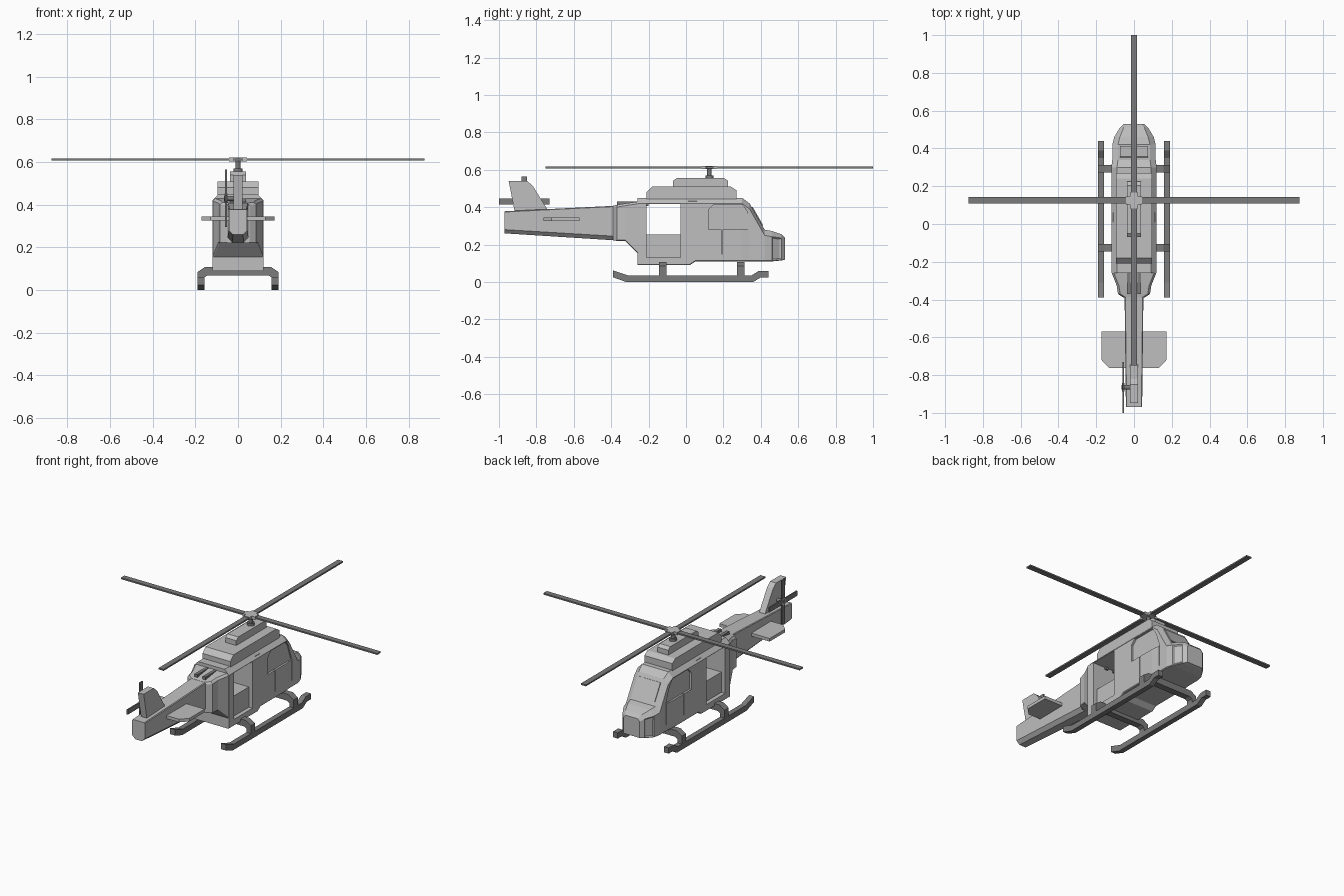
import bpy, bmesh, math
from mathutils import Matrix

if "Cube" in bpy.data.objects:
    bpy.data.objects.remove(bpy.data.objects["Cube"])


def material(name, v):
    m = bpy.data.materials.new(name)
    m.diffuse_color = (v, v, v, 1)
    m.use_nodes = True
    m.node_tree.nodes["Principled BSDF"].inputs["Base Color"].default_value = m.diffuse_color
    return m


LIGHT = material("light grey", 0.52)
DARK = material("dark grey", 0.2)


def finish(name, bm, mat):
    bmesh.ops.recalc_face_normals(bm, faces=bm.faces)
    me = bpy.data.meshes.new(name)
    bm.to_mesh(me)
    bm.free()
    me.materials.append(mat)
    ob = bpy.data.objects.new(name, me)
    bpy.context.collection.objects.link(ob)
    return ob


def box(name, x0, x1, y0, y1, z0, z1, mat):
    return prism(name, [(y0, z0), (y1, z0), (y1, z1), (y0, z1)], x0, x1, mat)


def rings(bm, sections):
    loops = [[bm.verts.new(p) for p in s] for s in sections]
    for a, b in zip(loops, loops[1:]):
        for i in range(len(a)):
            j = (i + 1) % len(a)
            bm.faces.new((a[i], a[j], b[j], b[i]))
    bm.faces.new(loops[0])
    bm.faces.new(loops[-1])


def prism(name, pts, a, b, mat, axis='X'):
    """Extrude a 2D outline from a to b along an axis."""
    place = {'X': lambda u, v, w: (w, u, v),
             'Y': lambda u, v, w: (u, w, v),
             'Z': lambda u, v, w: (u, v, w)}[axis]
    bm = bmesh.new()
    rings(bm, [[place(u, v, w) for u, v in pts] for w in (a, b)])
    return finish(name, bm, mat)


def loft(sections):
    """Sections: y, half width, z bottom, z top, bottom chamfer, top chamfer."""
    bm = bmesh.new()
    out = []
    for y, w, zb, zt, cb, ct in sections:
        half = [(w - cb, zb), (w, zb + cb), (w, zt - ct), (w - ct, zt)]
        out.append([(x, y, z) for x, z in half] + [(-x, y, z) for x, z in half[::-1]])
    rings(bm, out)
    return bm


def cylinder(name, r, depth, loc, mat, axis='Z', n=12):
    bm = bmesh.new()
    rot = Matrix.Rotation(math.pi / 2, 4, 'Y') if axis == 'X' else Matrix.Identity(4)
    bmesh.ops.create_cone(bm, cap_ends=True, segments=n, radius1=r, radius2=r,
                          depth=depth, matrix=Matrix.Translation(loc) @ rot)
    return finish(name, bm, mat)


def cut(target, cutter):
    mod = target.modifiers.new("cut", 'BOOLEAN')
    mod.operation = 'DIFFERENCE'
    mod.solver = 'EXACT'
    mod.object = cutter
    cutter.hide_render = True
    bpy.context.view_layer.objects.active = target
    bpy.ops.object.modifier_apply(modifier=mod.name)
    bpy.data.objects.remove(cutter)


# Fuselage with faceted nose; nose side facets get sunken panels
bm = loft([(-0.26, .12, .09, .45, .004, .03), (0.02, .12, .09, .45, .004, .03),
           (0.05, .12, .11, .45, .004, .03), (0.30, .12, .11, .45, .004, .03),
           (0.34, .115, .11, .42, .004, .03), (0.42, .115, .11, .28, .004, .03),
           (0.46, .105, .11, .272, .004, .03), (0.51, .075, .115, .255, .004, .02),
           (0.53, .055, .12, .235, .004, .015)])
bmesh.ops.recalc_face_normals(bm, faces=bm.faces)
panels = [f for f in bm.faces if abs(f.normal.x) > .7 and f.normal.y > .3
          and .47 < f.calc_center_median().y < .5 and f.calc_area() > .003]
bmesh.ops.inset_individual(bm, faces=panels, thickness=.01, depth=-.005)
fuselage = finish("fuselage", bm, LIGHT)

# Open cabin doorway, side window recesses and door grooves
cut(fuselage, box("door_cutter", -.3, .3, -.21, -.03, .13, .418, DARK))
window = [(.12, .28), (.12, .385), (.15, .415), (.30, .415), (.325, .38), (.36, .28)]
for s in (-1, 1):
    cut(fuselage, prism("window_cutter", window, s * .108, s * .2, DARK))
    for y, z in ((.19, .28), (.355, .28)):
        cut(fuselage, box("groove_cutter", s * .109, s * .2, y, y + .006, .15, z + .005, DARK))
    cut(fuselage, box("notch_cutter", s * .108, s * .2, .01, .06, .43, .5, DARK))

# Cabin bench, windscreen plate
box("cabin_bench", -.095, .095, -.215, -.025, .125, .255, LIGHT)
prism("windscreen", [(.352, .399), (.408, .301), (.413, .303), (.357, .401)],
      -.075, .075, LIGHT)

# Rear transition and tail boom
finish("rear_fairing", loft([(-.255, .12, .15, .43, .004, .012),
                             (-.325, .092, .22, .42, .004, .012),
                             (-.37, .085, .22, .412, .004, .012),
                             (-.39, .055, .222, .408, .004, .012)]), LIGHT)
finish("tail_boom", loft([(-.37, .05, .222, .408, .022, .004),
                          (-.97, .043, .26, .378, .02, .004)]), LIGHT)
for s in (-1, 1):
    box("exhaust_pipe", s * .018, s * .038, -.37, -.2, .405, .43, DARK)

# Engine deck and upper cowling
deck = [(-.21, .44), (.27, .44), (.27, .49), (.24, .51), (-.18, .51), (-.21, .48)]
prism("engine_deck", deck, -.095, .095, LIGHT)
cowl = [(-.07, .505), (.225, .505), (.225, .54), (.205, .555), (-.05, .555), (-.07, .54)]
prism("upper_cowling", cowl, -.037, .037, LIGHT)

# Main rotor
CY = .125
cylinder("rotor_collar", .022, .02, (0, CY, .56), DARK)
cylinder("rotor_mast", .012, .07, (0, CY, .585), DARK)
box("rotor_hub_cross", -.042, .042, CY - .021, CY + .021, .603, .621, LIGHT)
box("rotor_hub_long", -.021, .021, CY - .042, CY + .042, .603, .621, LIGHT)
for s in (-1, 1):
    box("rotor_blade_side", s * .03, s * .875, CY - .017, CY + .017, .608, .617, DARK)
    box("rotor_blade_long", -.017, .017, CY + s * .03, CY + s * .875, .608, .617, DARK)

# Tail fin and stabiliser
fin = [(-.915, .37), (-.735, .37), (-.745, .395), (-.82, .515), (-.85, .54), (-.948, .54)]
prism("tail_fin", fin, -.02, .02, LIGHT)
stab = [(-.172, -.57), (.172, -.57), (.172, -.72), (.13, -.763), (-.13, -.763), (-.172, -.72)]
prism("stabiliser", stab, .326, .345, LIGHT, 'Z')

# Tail rotor on the left of the fin
TY, TZ = -.865, .43
cylinder("tail_rotor_shaft", .012, .05, (-.04, TY, TZ), DARK, 'X')
cylinder("tail_rotor_hub", .022, .014, (-.056, TY, TZ), LIGHT, 'X', 8)
box("tail_blade_level", -.06, -.052, TY - .135, TY + .135, TZ - .015, TZ + .015, DARK)
box("tail_blade_upright", -.06, -.052, TY - .015, TY + .015, TZ - .135, TZ + .135, DARK)

# Landing skids and their cross supports
skid = [(-.39, .025), (-.32, 0), (.36, 0), (.40, .025), (.44, .025),
        (.44, .06), (.39, .06), (.35, .035), (-.31, .035), (-.39, .062)]
for s in (-1, 1):
    prism("landing_skid", skid, s * .158, s * .19, DARK)
half = [(.145, .068), (.16, .058), (.16, .02), (.19, .02), (.19, .085), (.155, .108)]
support = half + [(-x, z) for x, z in half[::-1]]
for y in (-.125, .292):
    prism("skid_support", support, y - .02, y + .02, DARK, 'Y')
